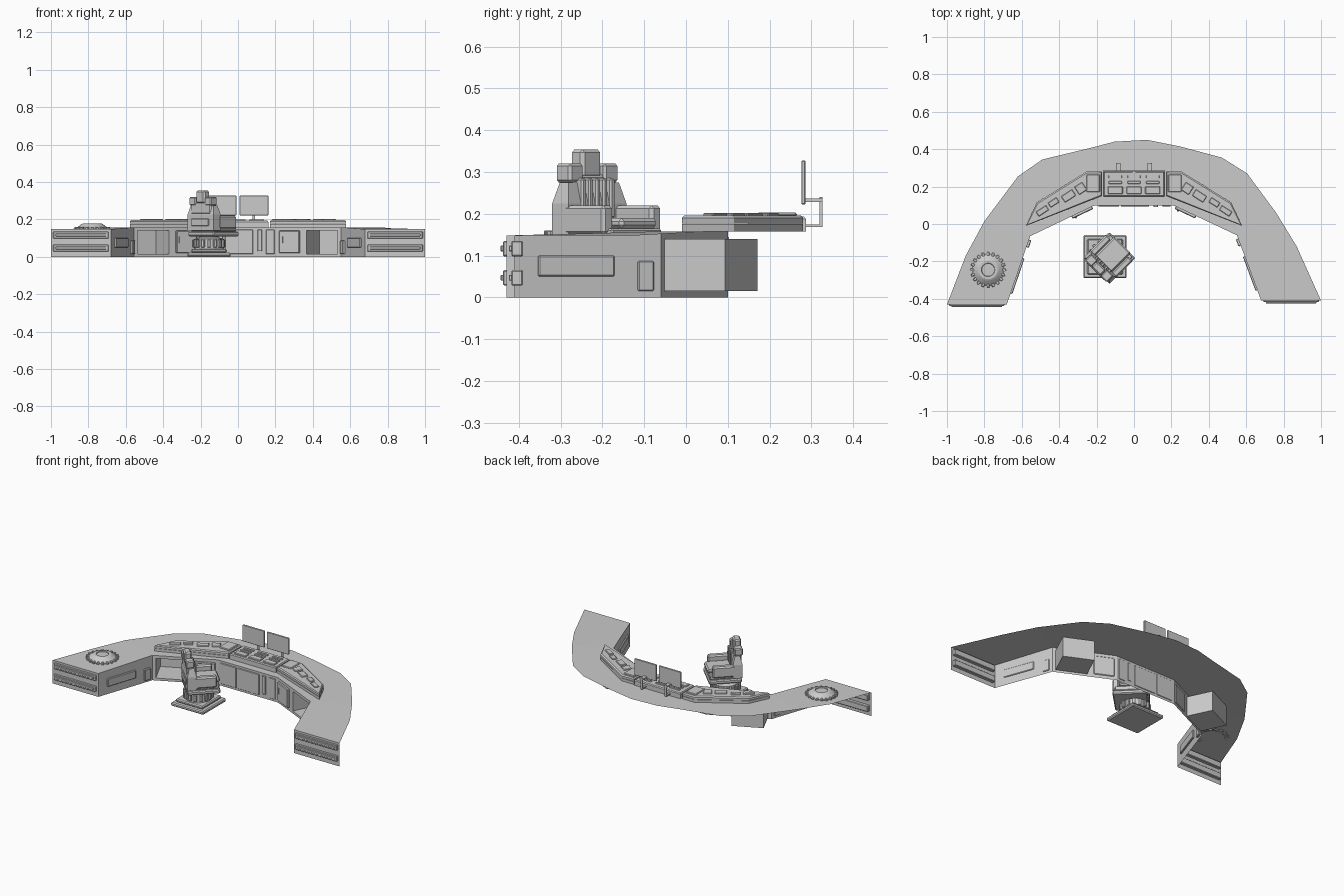
import bpy, bmesh, math
from mathutils import Matrix, Vector

if "Cube" in bpy.data.objects:
    bpy.data.objects.remove(bpy.data.objects["Cube"])


def finish(name, bm):
    bmesh.ops.recalc_face_normals(bm, faces=bm.faces)
    me = bpy.data.meshes.new(name)
    bm.to_mesh(me)
    bm.free()
    ob = bpy.data.objects.new(name, me)
    bpy.context.collection.objects.link(ob)
    return ob


def box(name, lo, hi, frame=Matrix(), bevel=0.0):
    bm = bmesh.new()
    size = [b - a for a, b in zip(lo, hi)]
    mid = [(a + b) / 2 for a, b in zip(lo, hi)]
    bmesh.ops.create_cube(bm, size=1, matrix=Matrix.Translation(mid) @ Matrix.Diagonal((*size, 1)))
    if bevel:
        bmesh.ops.bevel(bm, geom=bm.edges[:], offset=bevel, segments=1, affect='EDGES')
    bm.transform(frame)
    return finish(name, bm)


def sheet(name, faces, frame=Matrix()):
    bm = bmesh.new()
    for f in faces:
        bm.faces.new([bm.verts.new(v) for v in f])
    bmesh.ops.remove_doubles(bm, verts=bm.verts, dist=1e-4)
    bm.transform(frame)
    return finish(name, bm)


def prism(name, pts, z0, z1, inset=0.0, rise=0.0, frame=Matrix()):
    bm = bmesh.new()
    base = bm.faces.new([bm.verts.new((x, y, z0)) for x, y in pts])
    ext = bmesh.ops.extrude_face_region(bm, geom=[base], use_keep_orig=True)["geom"]
    bmesh.ops.translate(bm, verts=[g for g in ext if isinstance(g, bmesh.types.BMVert)], vec=(0, 0, z1 - z0))
    top = [g for g in ext if isinstance(g, bmesh.types.BMFace)]
    bmesh.ops.recalc_face_normals(bm, faces=bm.faces)
    if inset:
        bmesh.ops.inset_region(bm, faces=top, thickness=inset)
        bmesh.ops.translate(bm, verts=list({v for f in top for v in f.verts}), vec=(0, 0, rise))
    bm.transform(frame)
    return finish(name, bm)


def lathe(name, profile, sides, centre):
    bm = bmesh.new()
    rings = [[bm.verts.new((centre[0] + r * math.cos(2 * math.pi * i / sides),
                            centre[1] + r * math.sin(2 * math.pi * i / sides), z))
              for i in range(sides)] for r, z in profile]
    for a, b in zip(rings, rings[1:]):
        for i in range(sides):
            j = (i + 1) % sides
            bm.faces.new((a[i], a[j], b[j], b[i]))
    bm.faces.new(rings[-1])
    return finish(name, bm)


def wall_frame(p, q):
    # local x runs along the wall, local -y faces the operator
    d = Vector(q) - Vector(p)
    return Matrix.Translation((*p, 0)) @ Matrix.Rotation(math.atan2(d.y, d.x), 4, 'Z'), d.length


# Curved desk top: open-backed sheet with slightly lower wings
outer = [(-1, -.43), (-.9, -.17), (-.8, .015), (-.62, .255), (-.49, .345), (-.24, .405), (-.105, .44),
         (.07, .45), (.245, .415), (.47, .355), (.605, .27), (.76, .06), (.87, -.12), (1, -.41)]
inner = [(-.68, -.43), (-.555, -.065), (-.21, .1), (.21, .1), (.55, -.06), (.68, -.41)]
LOW, HIGH = .148, .158
hi = lambda pts: [(x, y, HIGH) for x, y in pts]
lo = lambda pts: [(x, y, LOW) for x, y in pts]
sheet("desk_top", [lo(outer[:2]) + hi([outer[2], inner[1]]) + lo([inner[0]]),
                   hi(outer[2:5] + [inner[2], inner[1]]),
                   hi(outer[4:10] + [inner[3], inner[2]]),
                   hi(outer[9:12] + [inner[4], inner[3]]),
                   hi([outer[11]]) + lo(outer[12:] + [inner[5]]) + hi([inner[4]])])

# Inner walls, with openings and leg niches in the two angled sections
for k, (p, q) in enumerate(zip(inner, inner[1:])):
    fr, L = wall_frame(p, q)
    za = LOW if k == 0 else HIGH
    zb = LOW if k == 4 else HIGH
    if k not in (1, 3):
        sheet("inner_wall", [[(0, 0, 0), (L, 0, 0), (L, 0, zb), (0, 0, za)]], fr)
        continue
    a, b = (.05 * L, .54 * L) if k == 1 else (.46 * L, .95 * L)
    quad = lambda x0, x1, z0, z1: [(x0, 0, z0), (x1, 0, z0), (x1, 0, z1), (x0, 0, z1)]
    sheet("inner_wall", [quad(0, a, 0, HIGH), quad(b, L, 0, HIGH),
                         quad(a, b, 0, .015), quad(a, b, .14, HIGH)], fr)
    D, z0, z1 = .16, .015, .14
    sheet("niche", [[(a, D, z0), (b, D, z0), (b, D, z1), (a, D, z1)],
                    [(a, 0, z0), (a, D, z0), (a, D, z1), (a, 0, z1)],
                    [(b, 0, z0), (b, D, z0), (b, D, z1), (b, 0, z1)],
                    [(a, 0, z0), (b, 0, z0), (b, D, z0), (a, D, z0)],
                    [(a, 0, z1), (b, 0, z1), (b, D, z1), (a, D, z1)]], fr)
    # Cabinet door beside the niche
    c, d = (.64 * L, .96 * L) if k == 1 else (.04 * L, .36 * L)
    box("cabinet_door", (c, -.014, .02), (d, .004, .14), fr, .004)
    box("door_handle", (c + .015, -.02, .075), (c + .024, -.013, .11), fr)

# Long panel and small control panel on each wing's inner wall
for k, t in ((0, (.16, .68, .84, .95)), (4, (.32, .84, .05, .16))):
    fr, L = wall_frame(inner[k], inner[k + 1])
    box("wing_panel", (t[0] * L, -.01, .05), (t[1] * L, .005, .1), fr, .003)
    box("wing_control", (t[2] * L, -.013, .015), (t[3] * L, .005, .087), fr, .003)

# Centre wall doors
fr, L = wall_frame(inner[2], inner[3])
for x0, x1 in ((.02, .13), (.14, .29), (.36, .405)):
    box("centre_door", (x0, -.006, .015), (x1, .003, .145), fr, .002)
box("centre_latch", (.315, -.01, .03), (.338, .003, .145), fr, .002)

# End walls with two drawers each
for p, q in (((-1, -.43), (-.68, -.43)), ((.68, -.41), (1, -.41))):
    fr, L = wall_frame(p, q)
    sheet("end_wall", [[(0, 0, 0), (L, 0, 0), (L, 0, LOW), (0, 0, LOW)]], fr)
    for z in (.028, .098):
        box("drawer", (.012, -.008, z), (L - .012, .02, z + .037), fr, .003)
        box("drawer_handle", (.025, -.014, z + .012), (L - .025, -.006, z + .026), fr, .002)

# Control console: two angled slabs and a centre slab
for s in (-1, 1):
    pts = [(.578, -.01), (.52, .115), (.255, .28), (.17, .28), (.17, .15)]
    prism("side_console_base", [(s * x, y) for x, y in pts], HIGH, .175)
    prism("side_console", [(s * x, y) for x, y in pts], .177, .19, .008, .006)
    for x, y, w, h in ((.49, .07, .045, .03), (.43, .115, .035, .03), (.35, .15, .05, .04),
                       (.285, .19, .03, .05)):
        fr = Matrix.Translation((s * x, y, .196)) @ Matrix.Rotation(-s * math.radians(33), 4, 'Z')
        box("console_panel", (-w / 2 - .01, -h / 2, -.003), (w / 2 + .01, h / 2, .006), fr, .003)
    x = s * .218
    box("console_screen", (x - .036, .17, .193), (x + .036, .265, .203), bevel=.004)
    # Monitor with its bent stand
    x = s * .085
    box("monitor", (x - .077, .276, .222), (x + .077, .286, .327), bevel=.002)
    box("monitor_bracket", (x - .012, .284, .228), (x + .012, .326, .236))
    box("monitor_stem", (x - .007, .32, .17), (x + .007, .327, .24))
    box("monitor_foot", (x - .007, .28, .168), (x + .007, .327, .174))

prism("centre_console", [(-.162, .148), (.162, .148), (.162, .287), (-.162, .287)], HIGH, .187, .006, .006)
for i in range(3):
    x = -.1 + .1 * i
    box("key_block", (x - .04, .16, .19), (x + .04, .2, .2), bevel=.003)
    box("key_row", (x - .035, .215, .19), (x + .035, .23, .199), bevel=.002)
    box("key_row", (x - .035, .245, .19), (x + .035, .26, .199), bevel=.002)

# Round dome on the left wing with teeth around the rim
C = (-.78, -.245)
lathe("dome", [(.085, LOW), (.085, .154), (.058, .174), (.05, .178), (.036, .178), (.034, .173)], 24, C)
for i in range(20):
    fr = Matrix.Translation((*C, 0)) @ Matrix.Rotation(2 * math.pi * i / 20, 4, 'Z')
    box("dome_tooth", (.07, -.007, LOW), (.095, .007, .16), fr, .002)

# Chair pedestal: square plate, toothed drum, column
P = (-.155, -.175)
box("chair_plate", (-.27, -.29, 0), (-.04, -.06, .022), bevel=.006)
box("chair_plate_step", (-.25, -.27, .022), (-.06, -.08, .042), bevel=.006)
lathe("drum", [(.08, .042), (.08, .095), (.05, .105), (.05, .13)], 16, P)
for i in range(16):
    fr = Matrix.Translation((*P, 0)) @ Matrix.Rotation(2 * math.pi * i / 16, 4, 'Z')
    box("drum_tooth", (.07, -.009, .05), (.09, .009, .092), fr, .003)

# Chair: local +y faces the console, turned 45 degrees
S = Matrix.Translation((-.13, -.18, 0)) @ Matrix.Rotation(math.radians(-45), 4, 'Z')
box("seat_platform", (-.098, -.098, .11), (.098, .095, .135), S, .006)
box("seat_body", (-.085, -.09, .135), (.085, .09, .165), S, .005)
box("seat_cushion", (-.062, -.05, .165), (.062, .098, .19), S, .008)
for s in (-1, 1):
    x0, x1 = sorted((s * .063, s * .1))
    box("armrest", (x0, -.06, .15), (x1, .075, .22), S, .008)
prism("backrest_base", [(-.098, -.1), (.098, -.1), (.098, -.045), (-.098, -.045)], .14, .225, .018, .05, S)
box("backrest", (-.075, -.1, .225), (.075, -.06, .295), S, .008)
box("backrest_side_panel", (-.065, -.106, .165), (.065, -.098, .205), S, .003)
for i in range(5):
    x = -.048 + i * .024
    box("backrest_rib", (x - .008, -.065, .19), (x + .008, -.04, .285), S, .004)
for s in (-1, 1):
    x0, x1 = sorted((s * .035, s * .083))
    box("shoulder_pad", (x0, -.105, .275), (x1, -.055, .32), S, .006)
box("headrest", (-.034, -.105, .285), (.034, -.062, .354), S, .008)
